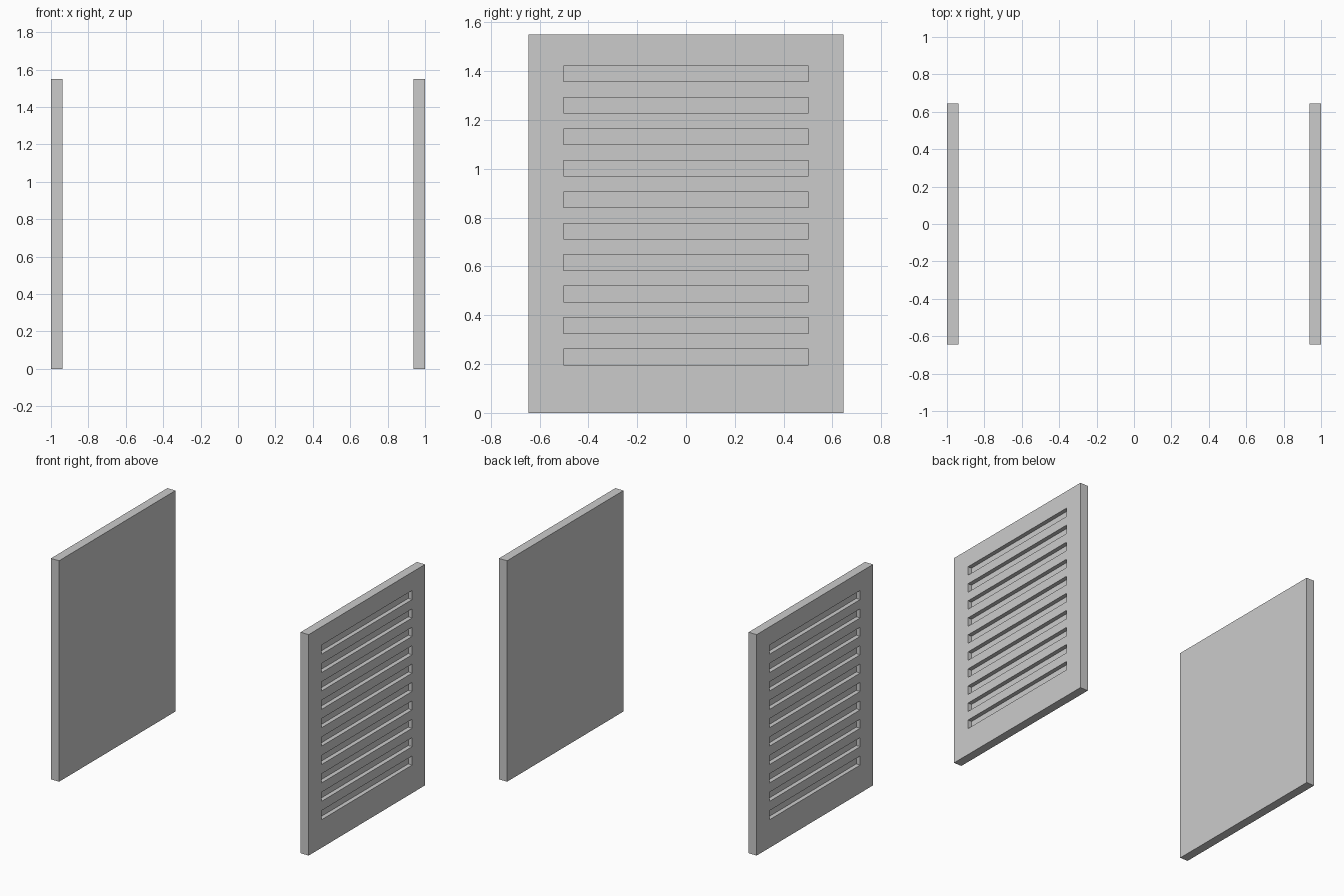
import bpy
import bmesh
from mathutils import Matrix, Vector

if "Cube" in bpy.data.objects:
    bpy.data.objects.remove(bpy.data.objects["Cube"])

THICK, HALF_W, HEIGHT = 0.063, 0.645, 1.55
SLOT_DEPTH, SLOT_HALF_W, SLOT_H = 0.03, 0.502, 0.064
SLOT_COUNT, FIRST_Z, STEP_Z = 10, 0.229, 0.129


def add_box(bm, lo, hi):
    lo, hi = Vector(lo), Vector(hi)
    mat = Matrix.Translation((lo + hi) / 2) @ Matrix.Diagonal((*(hi - lo), 1))
    bmesh.ops.create_cube(bm, size=1, matrix=mat)


def to_object(bm, name):
    mesh = bpy.data.meshes.new(name)
    bm.to_mesh(mesh)
    bm.free()
    obj = bpy.data.objects.new(name, mesh)
    bpy.context.collection.objects.link(obj)
    return obj


def vent_panel(name, side):
    # Plain upright plate
    bm = bmesh.new()
    x = sorted((side * (1 - THICK), side))
    add_box(bm, (x[0], -HALF_W, 0), (x[1], HALF_W, HEIGHT))
    panel = to_object(bm, name)

    # Row of blind slots cut into the outer face
    bm = bmesh.new()
    x = sorted((side * (1 - SLOT_DEPTH), side * 1.05))
    for i in range(SLOT_COUNT):
        z = FIRST_Z + i * STEP_Z
        add_box(bm, (x[0], -SLOT_HALF_W, z - SLOT_H / 2),
                (x[1], SLOT_HALF_W, z + SLOT_H / 2))
    cutter = to_object(bm, name + "_slot_cutter")
    cutter.hide_render = True

    mod = panel.modifiers.new("slots", 'BOOLEAN')
    mod.operation = 'DIFFERENCE'
    mod.solver = 'EXACT'
    mod.object = cutter
    bpy.context.view_layer.objects.active = panel
    bpy.ops.object.modifier_apply(modifier=mod.name)
    bpy.data.objects.remove(cutter)


vent_panel("right_vent_panel", 1)
vent_panel("left_vent_panel", -1)
